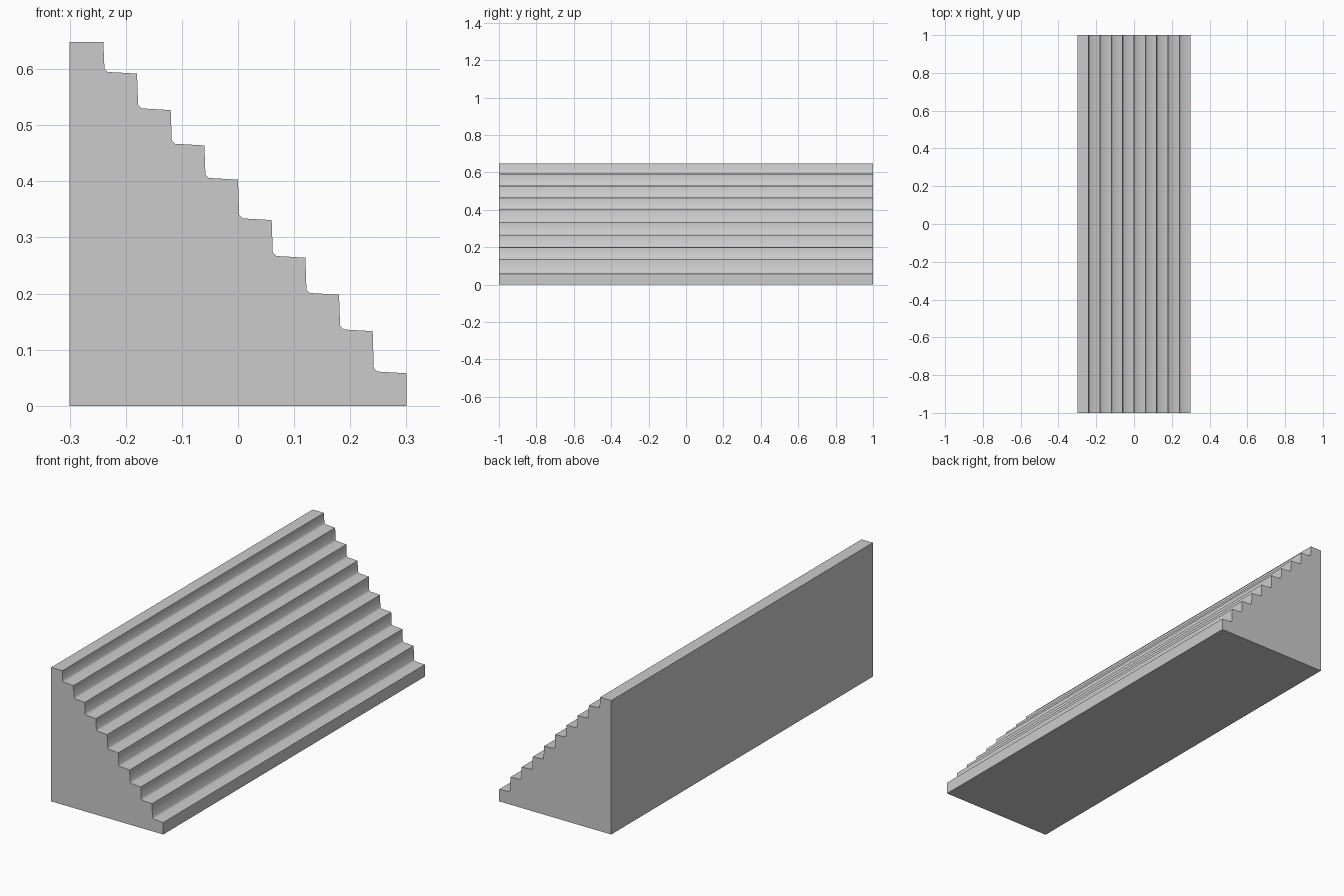
import bpy, bmesh, math

if "Cube" in bpy.data.objects:
    bpy.data.objects.remove(bpy.data.objects["Cube"])

# Tread heights, from the tall back step down to the lowest one
HEIGHTS = [0.648, 0.592, 0.527, 0.464, 0.403, 0.331, 0.264, 0.198, 0.133, 0.058]
LEFT, RUN, HALF_LEN = -0.30, 0.06, 1.0

# Stepped side profile with slightly softened inner corners
profile = [(LEFT, 0.0), (LEFT, HEIGHTS[0])]
for i, z in enumerate(HEIGHTS):
    x = LEFT + RUN * (i + 1)
    profile.append((x, z))
    if i < len(HEIGHTS) - 1:
        below = HEIGHTS[i + 1]
        profile.append((x + 0.002, below + 0.009))
        profile.append((x + 0.008, below + 0.003))
    else:
        profile.append((x, 0.0))

# Solid staircase block: fill the profile and extrude along y
bm = bmesh.new()
face = bm.faces.new([bm.verts.new((x, -HALF_LEN, z)) for x, z in profile])
ext = bmesh.ops.extrude_face_region(bm, geom=[face], use_keep_orig=True)
moved = [g for g in ext["geom"] if isinstance(g, bmesh.types.BMVert)]
bmesh.ops.translate(bm, verts=moved, vec=(0, 2 * HALF_LEN, 0))
bmesh.ops.recalc_face_normals(bm, faces=bm.faces)

mesh = bpy.data.meshes.new("staircase")
bm.to_mesh(mesh)
bm.free()
stairs = bpy.data.objects.new("staircase", mesh)
bpy.context.collection.objects.link(stairs)

# Soft inner corners, crisp step edges
bpy.context.view_layer.objects.active = stairs
stairs.select_set(True)
bpy.ops.object.shade_smooth_by_angle(angle=math.radians(50))
